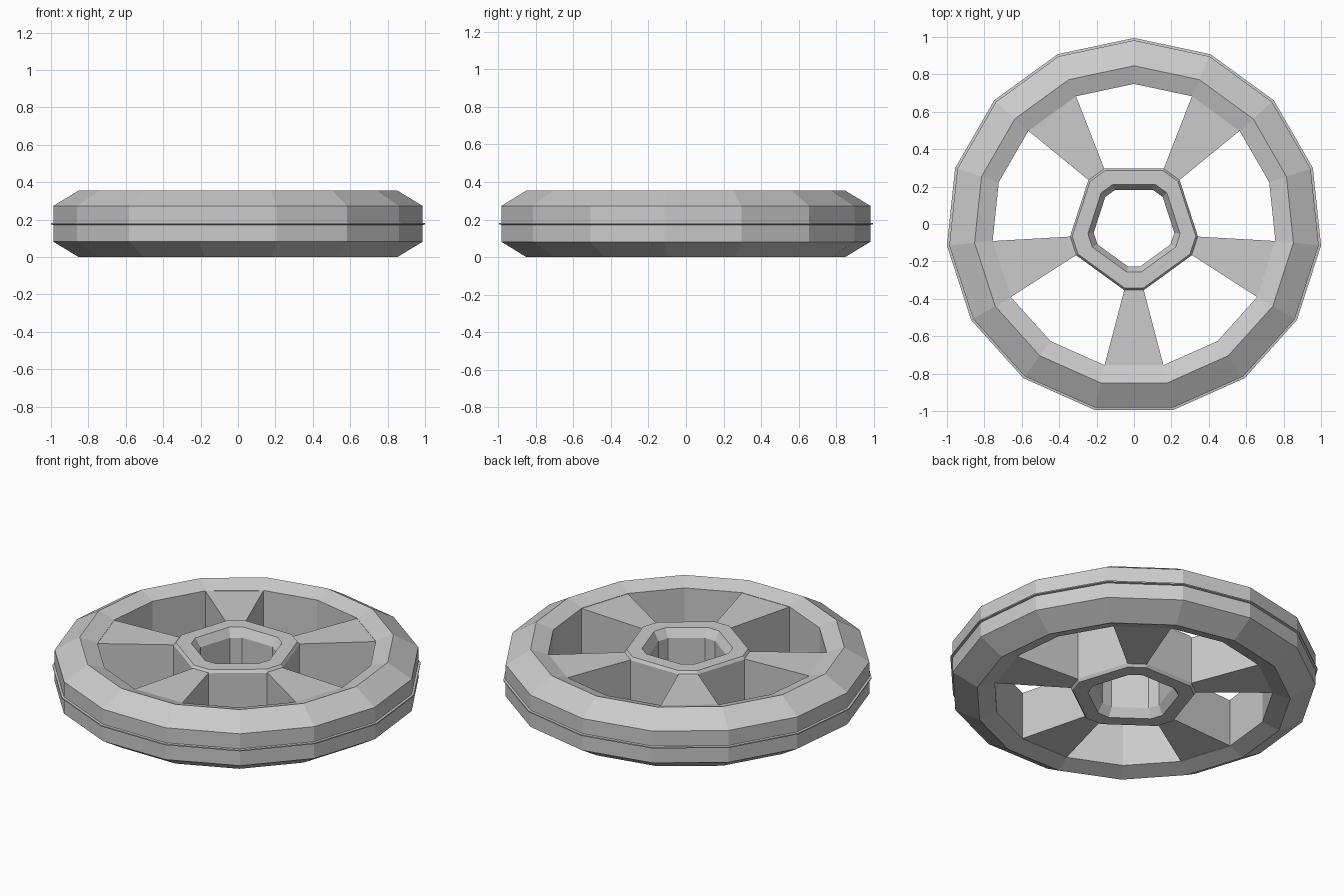
import bpy, bmesh
from math import cos, sin, radians
from mathutils import Vector

if "Cube" in bpy.data.objects:
    bpy.data.objects.remove(bpy.data.objects["Cube"])

H = 0.355          # wheel thickness
Y0 = -0.011        # odd-sided outline: shift to centre the bounds


def new_object(name, bm):
    bmesh.ops.recalc_face_normals(bm, faces=bm.faces)
    bmesh.ops.translate(bm, verts=bm.verts, vec=(0, Y0, 0))
    mesh = bpy.data.meshes.new(name)
    bm.to_mesh(mesh)
    bm.free()
    obj = bpy.data.objects.new(name, mesh)
    bpy.context.collection.objects.link(obj)
    return obj


def sweep_ring(name, outline, profile):
    """Sweep a closed (scale, z) profile around an outline."""
    bm = bmesh.new()
    loops = [[bm.verts.new((x * s, y * s, z)) for x, y in outline] for s, z in profile]
    n = len(outline)
    for a, b in zip(loops, loops[1:] + loops[:1]):
        for i in range(n):
            j = (i + 1) % n
            bm.faces.new((a[i], a[j], b[j], b[i]))
    return new_object(name, bm)


def mirrored(half):
    """Complete a top-half profile with its mirror image below."""
    return half + [(s, H - z) for s, z in reversed(half)]


# Rim: 15-sided tyre with a thin raised seam
gon = [(cos(radians(90 + 24 * i)), sin(radians(90 + 24 * i))) for i in range(15)]
sweep_ring("rim", gon, mirrored([(0.76, 0.322), (0.857, H), (0.993, 0.273),
                                 (0.993, 0.183), (1.0055, 0.181)]))

# Hub: pentagon with cut corners and a chamfered through hole
hub = []
spoke_angles = [radians(54 + 72 * k) for k in range(5)]
for a in spoke_angles:
    for w in (-0.052, 0.052):
        hub.append((0.343 * cos(a) - w * sin(a), 0.343 * sin(a) + w * cos(a)))
sweep_ring("hub", hub, mirrored([(0.63, 0.285), (0.72, 0.335), (0.965, 0.335), (1.0, 0.318)]))

# Spokes: five wedges widening towards the rim
for k, a in enumerate(spoke_angles):
    bm = bmesh.new()
    out, side = Vector((cos(a), sin(a), 0)), Vector((-sin(a), cos(a), 0))
    quad = [(0.335, -0.05), (0.746, -0.158), (0.746, 0.158), (0.335, 0.05)]
    rows = [[bm.verts.new(out * r + side * w + Vector((0, 0, z))) for r, w in quad]
            for z in (H - 0.32, 0.32)]
    for row in rows:
        bm.faces.new(row)
    for i in (0, 2):
        bm.faces.new((rows[0][i], rows[0][i + 1], rows[1][i + 1], rows[1][i]))
    new_object(f"spoke_{k + 1}", bm)
